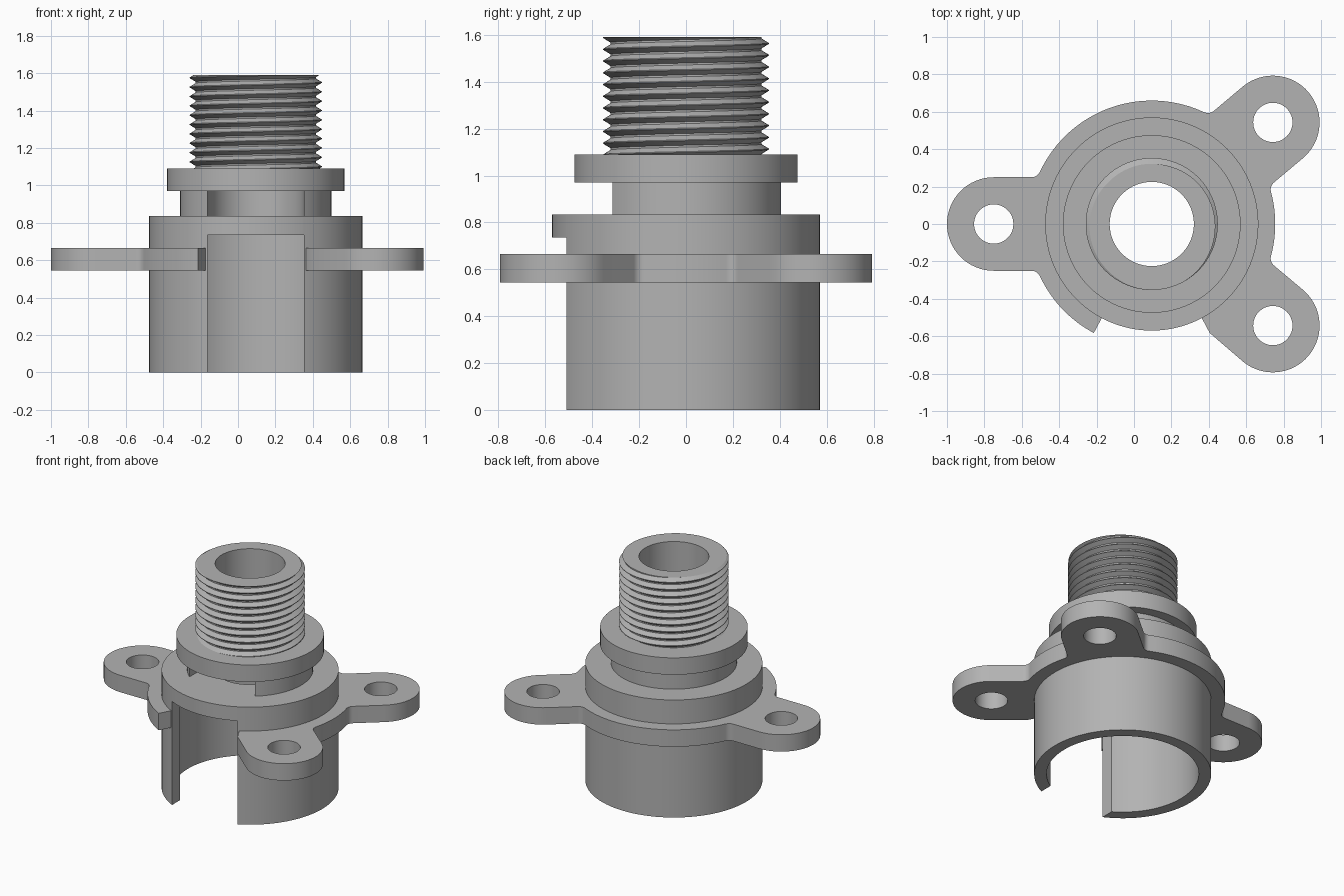
import bpy, bmesh
from math import sin, cos, pi, tau, radians, sqrt, atan2
from mathutils import Vector

cube = bpy.data.objects.get("Cube")
if cube:
    bpy.data.objects.remove(cube)

CX = 0.095          # axis of the turned parts
SEG = 96

grey = bpy.data.materials.new("plain grey")
grey.use_nodes = True
grey.diffuse_color = (0.45, 0.45, 0.45, 1)
grey.node_tree.nodes["Principled BSDF"].inputs["Base Color"].default_value = (0.45, 0.45, 0.45, 1)


def make(name, bm):
    bmesh.ops.remove_doubles(bm, verts=bm.verts, dist=1e-5)
    bmesh.ops.recalc_face_normals(bm, faces=bm.faces)
    mesh = bpy.data.meshes.new(name)
    bm.to_mesh(mesh)
    bm.free()
    mesh.materials.append(grey)
    ob = bpy.data.objects.new(name, mesh)
    ob.location.x = CX
    bpy.context.collection.objects.link(ob)
    return ob


def revolve(name, rings):
    """Close a loop of rings; each ring is a function angle -> (radius, z)."""
    bm = bmesh.new()
    cols = []
    for i in range(SEG):
        a = tau * i / SEG
        pts = [ring(a) for ring in rings]
        cols.append([bm.verts.new((r * cos(a), r * sin(a), z)) for r, z in pts])
    n = len(rings)
    for i in range(SEG):
        c, d = cols[i], cols[(i + 1) % SEG]
        for j in range(n):
            k = (j + 1) % n
            bm.faces.new((c[j], d[j], d[k], c[k]))
    bmesh.ops.dissolve_degenerate(bm, dist=1e-6, edges=bm.edges)
    return make(name, bm)


def prism(name, outline, z0, z1):
    bm = bmesh.new()
    face = bm.faces.new([bm.verts.new((x, y, z0)) for x, y in outline])
    top = bmesh.ops.extrude_face_region(bm, geom=[face])["geom"]
    bmesh.ops.translate(bm, vec=(0, 0, z1 - z0),
                        verts=[v for v in top if isinstance(v, bmesh.types.BMVert)])
    return make(name, bm)


def arc(cx, cy, r, a0, a1, n):
    return [(cx + r * cos(a0 + (a1 - a0) * i / n), cy + r * sin(a0 + (a1 - a0) * i / n))
            for i in range(n + 1)]


def cut(ob, cutter):
    cutter.hide_render = True
    mod = ob.modifiers.new("cut", "BOOLEAN")
    mod.operation, mod.solver, mod.object = "DIFFERENCE", "EXACT", cutter
    bpy.context.view_layer.objects.active = ob
    bpy.ops.object.modifier_apply(modifier=mod.name)
    bpy.data.objects.remove(cutter)


# Body: open cup, neck and collar in one turned profile
profile = [(0.49, 0), (0.57, 0), (0.57, 0.835), (0.405, 0.835), (0.405, 0.97), (0.475, 0.97),
           (0.475, 1.09), (0.225, 1.09), (0.225, 0.735), (0.49, 0.735)]
body = revolve("body", [lambda a, p=p: p for p in profile])

# Front slot in the cup wall, and round-ended slot through the neck
W = 0.257
cut(body, prism("cup_slot_cutter", [(-W, -1), (W, -1), (W, -0.3), (-W, -0.3)], -0.1, 0.735))
cut(body, prism("neck_slot_cutter", [(-W, -1), (W, -1)] + arc(0, 0, W, 0, pi, 32), 0.835, 0.97))

# Threaded spout: radius follows a helix, trimmed flat at both ends
Z0, Z1, PITCH = 1.09, 1.59, 0.05
ROOT, CREST = 0.322, 0.353
PHASES = (0, 0.12, 0.5, 0.58, 0.96)


def thread_radius(a, z):
    t = ((z - Z1) / PITCH - (a - radians(120)) / tau) % 1
    if t < 0.12:
        return ROOT
    if t < 0.5:
        return ROOT + (CREST - ROOT) * (t - 0.12) / 0.38
    if t < 0.58:
        return CREST
    return max(ROOT, CREST - (CREST - ROOT) * (t - 0.58) / 0.38)


def thread_ring(turn, phase):
    def ring(a):
        z = Z1 + PITCH * (turn + phase + (a - radians(120)) / tau)
        z = min(Z1, max(Z0, z))
        return thread_radius(a, z), z
    return ring


def spout():
    """Helical skin, with its seam shifted by one full turn, plus bore and end faces."""
    bm = bmesh.new()
    cols = []
    turns = range(-13, 3)
    for i in range(SEG + 1):
        a = tau * i / SEG
        pts = [(0.225, Z0), (thread_radius(a, Z0), Z0)]
        pts += [thread_ring(t, p)(a) for t in turns for p in PHASES]
        pts += [(thread_radius(a, Z1), Z1), (0.225, Z1)]
        cols.append([bm.verts.new((r * cos(a), r * sin(a), z)) for r, z in pts])
    n = len(cols[0])
    for c, d in zip(cols, cols[1:]):
        for j in range(n):
            k = (j + 1) % n
            quad = (c[j], d[j], d[k], c[k])
            if len({tuple(round(x, 5) for x in v.co) for v in quad}) > 2:
                bm.faces.new(quad)
    return make("threaded_spout", bm)


thread = spout()

# Mounting flange: partial ring with three filleted lugs
R, LUG, HALF, FIL, DIST = 0.66, 0.25, 0.25, 0.05, 0.845
START, END = radians(-62), radians(242)


def turned(points, a):
    return [(x * cos(a) - y * sin(a), x * sin(a) + y * cos(a)) for x, y in points]


v = HALF + FIL
u = sqrt((R + FIL) ** 2 - v ** 2)
touch = atan2(v, u)
fillet = arc(u, v, FIL, touch + pi, 1.5 * pi, 8)           # ring to lug side
lower = [(x, -y) for x, y in fillet]
tip = arc(DIST, 0, LUG, -pi / 2, pi / 2, 32)
lugs = [radians(-40), radians(40), pi]

outline = [(R * cos(START), R * sin(START))]
for i, a in enumerate(lugs):
    outline += turned((lower if i else []) + tip + fillet[::-1], a)
    stop = lugs[i + 1] - touch if i < 2 else END
    outline += arc(0, 0, R, a + touch, stop, 24)[1:(-1 if i < 2 else None)]
outline += arc(0, 0, 0.56, END, START, 80)

flange = prism("mounting_flange", outline, 0.545, 0.665)
for a in lugs:
    hole = arc(DIST * cos(a), DIST * sin(a), 0.105, 0, tau * 47 / 48, 47)
    cut(flange, prism("screw_hole_cutter", hole, 0.4, 0.8))

# Smooth round walls, sharp rims
for ob in (body, thread, flange):
    bpy.ops.object.select_all(action="DESELECT")
    ob.select_set(True)
    bpy.context.view_layer.objects.active = ob
    bpy.ops.object.shade_smooth_by_angle(angle=radians(30))
